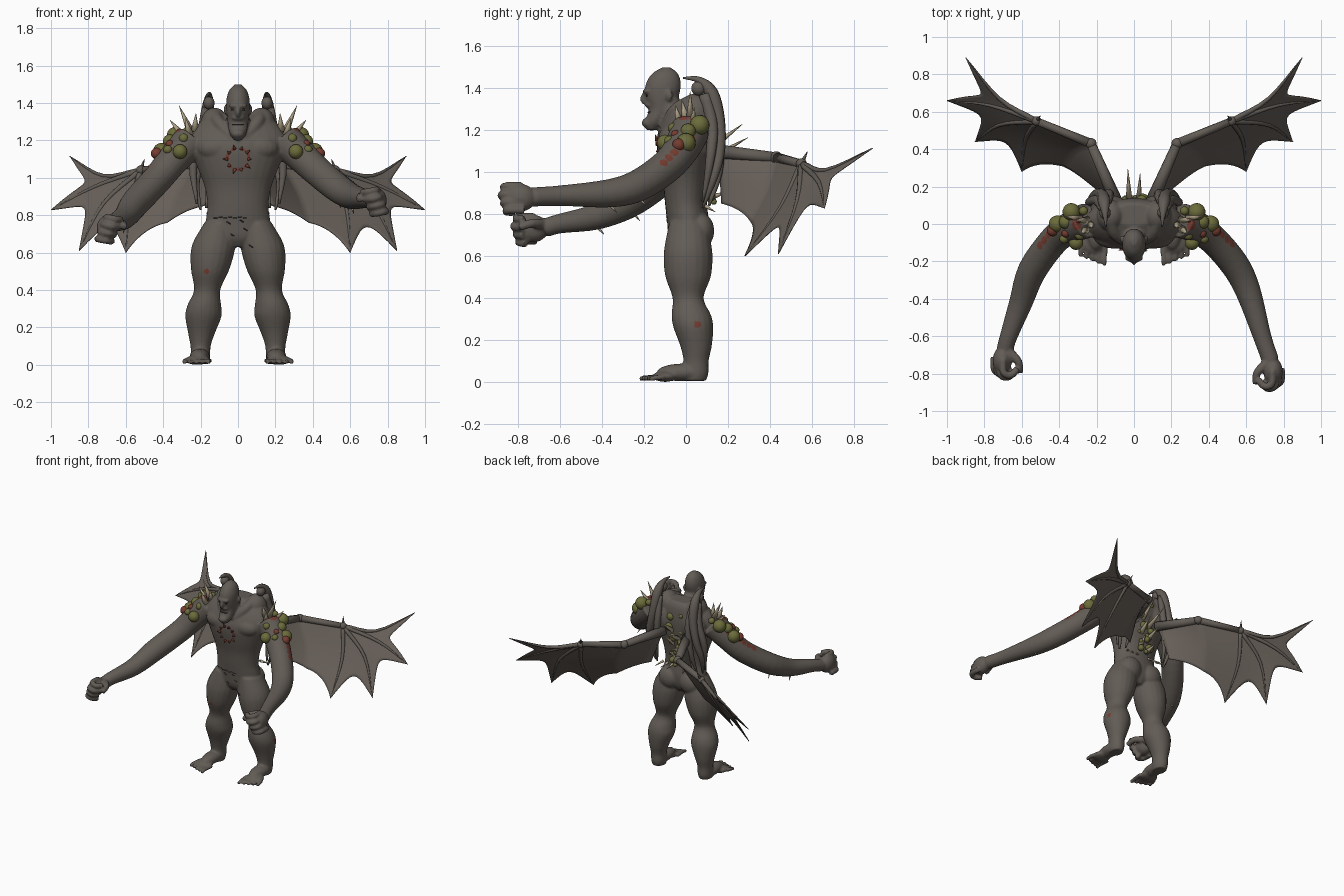
import bpy, bmesh, math
from mathutils import Vector, Matrix, Quaternion
from mathutils.bvhtree import BVHTree

if "Cube" in bpy.data.objects:
    bpy.data.objects.remove(bpy.data.objects["Cube"])


def material(name, r, g, b):
    m = bpy.data.materials.new(name)
    m.use_nodes = True
    m.diffuse_color = (r, g, b, 1)
    m.node_tree.nodes["Principled BSDF"].inputs["Base Color"].default_value = (r, g, b, 1)
    return m


SKIN = material("grey brown skin", .122, .106, .091)
WING = material("wing membrane", .137, .116, .099)
GREEN = material("olive boil", .15, .15, .045)
BONE = material("pale bone", .45, .38, .26)
RED = material("raw red", .18, .045, .03)
DARK = material("dark stitch", .035, .031, .028)


def smooth_path(points, steps):
    """Interpolate a path of equal-length vectors with a Catmull-Rom spline."""
    p = [Vector(q) for q in points]
    p = [2 * p[0] - p[1]] + p + [2 * p[-1] - p[-2]]
    out = []
    for a, b, c, d in zip(p, p[1:], p[2:], p[3:]):
        for i in range(steps):
            t = i / steps
            out.append(.5 * (2 * b + (c - a) * t + (2 * a - 5 * b + 4 * c - d) * t * t
                             + (3 * b - a - 3 * c + d) * t ** 3))
    return out + [p[-2]]


def tube(bm, points, level=False, sides=14, steps=4):
    """Points are (x, y, z, radius) or (x, y, z, rx, ry); level keeps rings flat."""
    path = smooth_path(points, steps)
    centres = [Vector(q[:3]) for q in path]
    rot, last, rings = Quaternion(), Vector((0, 0, 1)), []
    for i, q in enumerate(path):
        t = centres[min(i + 1, len(path) - 1)] - centres[max(i - 1, 0)]
        if not level and t.length > 1e-6:
            rot = last.rotation_difference(t) @ rot
            last = t
        rx, ry = max(q[3], .0008), max(q[-1], .0008)
        ring = []
        for k in range(sides):
            a = math.tau * k / sides
            ring.append(bm.verts.new(centres[i] + rot @ Vector((rx * math.cos(a), ry * math.sin(a), 0))))
        rings.append(ring)
    for a, b in zip(rings, rings[1:]):
        for k in range(sides):
            n = (k + 1) % sides
            bm.faces.new((a[k], a[n], b[n], b[k]))
    bm.faces.new(rings[0][::-1])
    bm.faces.new(rings[-1])


def ball(bm, centre, size):
    size = size if isinstance(size, tuple) else (size,) * 3
    bmesh.ops.create_uvsphere(bm, u_segments=18, v_segments=12, radius=1,
                              matrix=Matrix.LocRotScale(Vector(centre), None, Vector(size)))


def spike(bm, base, tip, r):
    tube(bm, [(*base, r), (*tip, .001)], sides=8, steps=1)


def finish(bm, name, mat):
    bmesh.ops.recalc_face_normals(bm, faces=bm.faces)
    mesh = bpy.data.meshes.new(name)
    bm.to_mesh(mesh)
    bm.free()
    ob = bpy.data.objects.new(name, mesh)
    bpy.context.collection.objects.link(ob)
    mesh.materials.append(mat)
    mesh.polygons.foreach_set("use_smooth", [True] * len(mesh.polygons))
    return ob


# Torso, hunched shoulders and neck
bm = bmesh.new()
tube(bm, [(0, .01, .63, .05, .06), (0, .01, .68, .15, .09), (0, .01, .76, .172, .1),
          (0, 0, .85, .163, .1), (0, 0, .95, .178, .11), (0, 0, 1.05, .215, .13),
          (0, 0, 1.15, .255, .14), (0, .01, 1.22, .26, .13), (0, .03, 1.3, .2, .1),
          (0, .05, 1.34, .11, .06)], level=True, sides=28)
tube(bm, [(0, .02, 1.2, .1), (0, -.06, 1.27, .072), (0, -.09, 1.34, .058)])

# Head with brow, nose and jutting jaw
tube(bm, [(0, -.165, 1.2, .022, .025), (0, -.15, 1.24, .046, .046), (0, -.118, 1.3, .056, .06),
          (0, -.115, 1.36, .062, .08), (0, -.108, 1.42, .062, .084), (0, -.1, 1.47, .046, .062),
          (0, -.093, 1.5, .016, .02)], level=True, sides=24)
ball(bm, (0, -.185, 1.385), (.05, .022, .013))
ball(bm, (0, -.2, 1.35), (.014, .02, .026))
ball(bm, (0, -.175, 1.32), (.034, .022, .014))
ball(bm, (0, -.18, 1.235), (.036, .032, .026))

ARMS = {
    1: [(.25, .02, 1.2, .095), (.34, -.02, 1.115, .086), (.43, -.09, 1.03, .08), (.54, -.22, .94, .077),
        (.61, -.36, .9, .068), (.685, -.6, .888, .049), (.73, -.73, .882, .046)],
    -1: [(-.25, .02, 1.2, .095), (-.34, -.02, 1.105, .086), (-.43, -.09, .995, .08), (-.545, -.25, .87, .077),
         (-.605, -.42, .79, .063), (-.67, -.6, .755, .047), (-.69, -.67, .735, .045)]}
for s in (1, -1):
    # Trapezius, collar ridge, pectoral, shoulder blade, ear and buttock
    ball(bm, (s * .125, .045, 1.29), (.075, .085, .085))
    tube(bm, [(s * .125, .02, 1.34, .03), (s * .1, -.05, 1.29, .035), (s * .03, -.1, 1.21, .03)])
    ball(bm, (s * .11, -.06, 1.16), (.11, .072, .07))
    ball(bm, (s * .13, .09, 1.18), (.1, .065, .12))
    ball(bm, (s * .066, -.08, 1.365), (.011, .018, .026))
    ball(bm, (s * .09, .07, .72), (.085, .065, .085))
    # Leg
    tube(bm, [(s * .1, .01, .76, .08, .09), (s * .125, .01, .66, .113, .11),
              (s * .138, .01, .59, .116, .117), (s * .15, .01, .5, .1, .108),
              (s * .165, .01, .4, .07, .074), (s * .18, .025, .32, .09, .094),
              (s * .185, .035, .26, .097, .095), (s * .195, .048, .17, .072, .075),
              (s * .2, .048, .1, .054, .06), (s * .2, .045, .04, .052, .062),
              (s * .2, .04, .005, .045, .055)], level=True, sides=20)
    # Foot and toes
    ball(bm, (s * .205, -.02, .045), (.054, .12, .042))
    ball(bm, (s * .218, -.1, .026), (.066, .06, .026))
    for i in range(5):
        x, y = s * (.158 + .032 * i), -.222 + .012 * i
        tube(bm, [(x * .97, -.11, .022, .015), (x, y + .03, .02, .013), (x, y, .013, .012)], sides=8)
    # Arm and closed fist, knuckles stacked on a slant
    arm = ARMS[s]
    tube(bm, arm, sides=20)
    hand = Vector(arm[-1][:3]) + Vector((s * .014, -.06, -.004))
    ball(bm, hand, (.052, .075, .066))
    for i in range(4):
        k = hand + Vector((s * (-.016 + .016 * i), -.045 + .012 * abs(i - 1), .056 - .038 * i))
        curl = [(.012, .04, 0), (.01, -.03, 0), (-.03, -.045, -.008), (-.065, -.01, -.012)]
        tube(bm, [(*(k + Vector((s * a, b, c))), .02) for a, b, c in curl], sides=8)
    tube(bm, [(*(hand + Vector((s * -.03, .05, .02))), .028), (*(hand + Vector((s * -.085, -.005, .025))), .022),
              (*(hand + Vector((s * -.095, -.065, .005))), .018)], sides=10)
body = finish(bm, "body", SKIN)

# Fuse the body into a single skin
mod = body.modifiers.new("fuse", "REMESH")
mod.mode, mod.voxel_size, mod.use_smooth_shade = "VOXEL", .0075, True
mod = body.modifiers.new("soften", "SMOOTH")
mod.factor, mod.iterations = .5, 4
dg = bpy.context.evaluated_depsgraph_get()
fused = bpy.data.meshes.new_from_object(body.evaluated_get(dg))
body.modifiers.clear()
body.data = fused
if not fused.materials:
    fused.materials.append(SKIN)
fused.materials.append(RED)
bpy.context.view_layer.update()
bvh = BVHTree.FromObject(body, bpy.context.evaluated_depsgraph_get())

# Raw patches on the skin, chosen by distance from a wound
wounds = [((-.17, -.1, .5), .014), ((.28, .055, .275), .017)]
for s in (1, -1):
    wounds += [((s * (.45 + .018 * i), -.03 - .028 * i, 1.12 - .03 * i), .021) for i in range(4)]
    wounds += [((s * .29, 0, 1.29), .03), ((s * .4, .02, 1.18), .03)]
wounds = [(bvh.find_nearest(Vector(p))[0], r) for p, r in wounds]
for f in fused.polygons:
    c = f.center
    ring = math.hypot(c.x, c.z - 1.1)
    f.use_smooth = True
    angle = math.atan2(c.z - 1.1, c.x)
    in_ring = c.y < -.06 and .05 < ring < .064 and math.sin(angle * 7) > -.3
    if in_ring or any((c - p).length < r for p, r in wounds):
        f.material_index = 1


def front(x, z):
    """Point on the front of the skin."""
    hit = bvh.ray_cast(Vector((x, -1.2, z)), Vector((0, 1, 0)))[0]
    return hit if hit else Vector((x, -.1, z))


# Ragged flaps round the chest wound
bm = bmesh.new()
for i in range(10):
    a = math.tau * i / 10
    x, z = math.cos(a), math.sin(a)
    p, q = front(x * .055, 1.1 + z * .055), .016 + .012 * (i % 2)
    spike(bm, p, p + Vector((x * q, -.008, z * q)), .01)
finish(bm, "chest_wound_flaps", RED)

# Stitches on the belly, eyes and mouth
bm = bmesh.new()
for i in range(7):
    x, z = -.13 + .026 * i, .785 + .006 * (i % 2)
    tube(bm, [(*front(x, z), .0022), (*front(x + .02, z), .0022)], sides=6)
for x, z in ((-.06, .765), (.01, .775), (.03, .73), (-.04, .7), (.06, .64)):
    tube(bm, [(*front(x, z), .003), (*front(x + .02, z - .012), .003)], sides=6)
tube(bm, [(*front(x, 1.285), .004) for x in (-.03, 0, .03)], sides=6)
for s in (1, -1):
    ball(bm, front(s * .028, 1.365), (.011, .004, .006))
finish(bm, "stitches_and_face_marks", DARK)

# Boils on shoulders and spine
bm = bmesh.new()
for s in (1, -1):
    for x, y, z, r in ((.335, .065, 1.225, .047), (.41, .0, 1.14, .046), (.31, -.1, 1.14, .039),
                       (.365, .01, 1.195, .037), (.29, -.06, 1.21, .026), (.375, -.08, 1.15, .024),
                       (.27, .07, 1.25, .024)):
        ball(bm, (s * x, y, z), r)
for i in range(16):
    ball(bm, (.05 * math.sin(i * 2.4), .12 + .012 * math.cos(i * 1.7), .86 + .026 * i), .015 + .008 * (i % 3))
finish(bm, "boils", GREEN)

bm = bmesh.new()
for s in (1, -1):
    ball(bm, (s * .435, -.035, 1.13), .031)
    ball(bm, (s * .31, .02, 1.235), .026)
    ball(bm, (s * .365, -.05, 1.18), .022)
finish(bm, "raw_boils", RED)

# Bone spikes on shoulders, spine, waist and forearms
bm = bmesh.new()
for s in (1, -1):
    for base, tip in (((.25, .02, 1.24), (.315, .02, 1.385)), ((.23, .0, 1.25), (.225, -.02, 1.345)),
                      ((.29, .03, 1.22), (.365, .04, 1.31)), ((.26, -.03, 1.23), (.28, -.05, 1.32))):
        spike(bm, (s * base[0], *base[1:]), (s * tip[0], *tip[1:]), .023)
    for x, y, z, n in ARMS[s][3:5]:
        spike(bm, (x, y, z - n * .85), (x + s * .01, y + .03, z - n - .025), .009)
    for i in range(3):
        spike(bm, (s * (.05 + .04 * i), .09, .84), (s * (.07 + .05 * i), .14, .81), .01)
for i in range(6):
    z, x = 1.1 - .045 * i, .025 * (-1) ** i
    spike(bm, (x, .1, z), (x * 1.3, .27 + .05 * (i % 2) - .025 * i, z + .13 - .02 * i), .021)
finish(bm, "bone_spikes", BONE)

for s, side in ((1, "left"), (-1, "right")):
    # Folded hooked limb running down the back
    bm = bmesh.new()
    for strand in ([(.15, -.015, 1.45, .004), (.155, .06, 1.44, .017), (.16, .12, 1.38, .033),
                    (.17, .155, 1.25, .031), (.2, .16, 1.1, .026), (.225, .13, .97, .02), (.2, .08, .83, .006)],
                   [(.165, .09, 1.37, .03), (.195, .125, 1.22, .028), (.24, .115, 1.06, .022), (.22, .08, .86, .006)],
                   [(.14, .12, 1.36, .02), (.13, .16, 1.2, .024), (.15, .155, 1.0, .02), (.17, .11, .84, .006)]):
        tube(bm, [(s * p[0], *p[1:]) for p in strand], sides=10)
    ball(bm, (s * .155, .06, 1.4), (.03, .035, .035))
    finish(bm, side + "_folded_limb", SKIN)

    # Wing struts, each a start, middle and end
    root, elbow, wrist = (.1, .13, 1.1), (.23, .43, 1.07), (.52, .55, 1.04)
    struts = [(wrist, (.72, .67, 1.01), (.9, .89, 1.115)), (wrist, (.77, .635, .95), (1, .66, .828)),
              (wrist, (.72, .53, .86), (.85, .44, .61)), (wrist, (.58, .45, .83), (.6, .28, .6)),
              (elbow, (.32, .39, .92), (.38, .31, .76)), (root, (.14, .16, .97), (.18, .17, .85))]
    struts = [[Vector((s * p[0], *p[1:])) for p in st] for st in struts]
    bm = bmesh.new()
    arm = [(*st[0], r) for st, r in zip((struts[5], struts[4], struts[0]), (.036, .025, .02))]
    for a, b in zip(arm, arm[1:]):
        tube(bm, [a, b], sides=10, steps=2)
    for st in struts[:4]:
        tube(bm, [(*p, r) for p, r in zip(st, (.016, .011, .002))], sides=8)
    ball(bm, struts[4][0], .03)
    ball(bm, struts[0][0], .026)
    spike(bm, struts[0][0], struts[0][0] + Vector((s * -.02, .03, .06)), .014)
    finish(bm, side + "_wing_bones", SKIN)

    # Scalloped membrane between neighbouring struts
    bm = bmesh.new()
    paths = [smooth_path(st, 8) for st in struts]
    for a, b, dip in zip(paths, paths[1:], (.32, .3, .27, .1, .06)):
        grid = []
        for j in range(11):
            u = j / 10
            line = [p.lerp(q, u) for p, q in zip(a, b)]
            row = []
            for i in range(len(line)):
                t = i * (1 - dip * 4 * u * (1 - u))
                k = min(int(t), len(line) - 2)
                row.append(bm.verts.new(line[k].lerp(line[k + 1], t - k)))
            grid.append(row)
        for r, q in zip(grid, grid[1:]):
            for i in range(len(r) - 1):
                bm.faces.new((r[i], r[i + 1], q[i + 1], q[i]))
    bmesh.ops.remove_doubles(bm, verts=bm.verts, dist=.0005)
    wing = finish(bm, side + "_wing_membrane", WING)
    mod = wing.modifiers.new("thickness", "SOLIDIFY")
    mod.thickness, mod.offset = .005, 0
